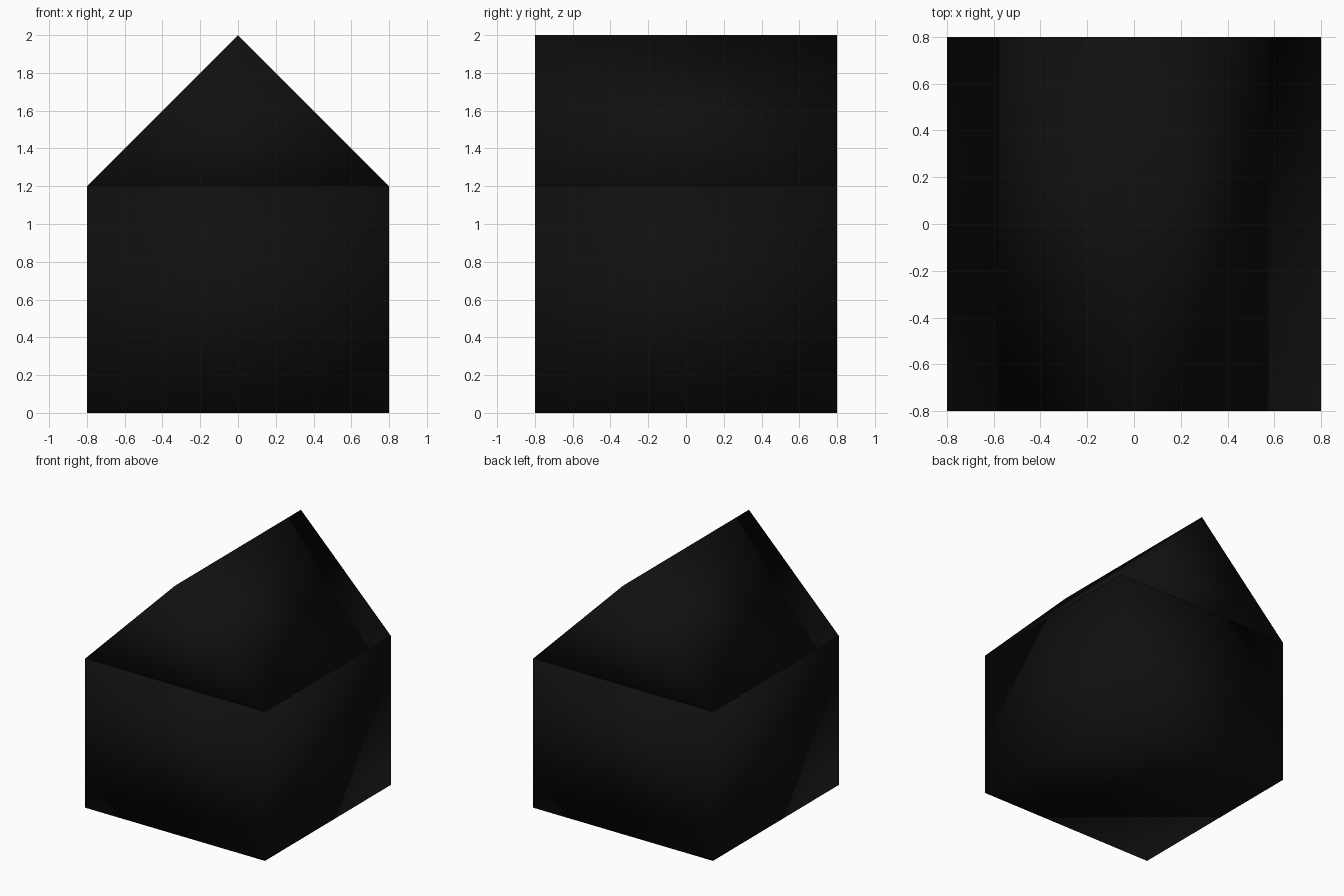
import bpy
import bmesh
from mathutils import Vector

if "Cube" in bpy.data.objects:
    bpy.data.objects.remove(bpy.data.objects["Cube"])

black = bpy.data.materials.new("black")
black.diffuse_color = (0.005, 0.005, 0.005, 1)
black.use_nodes = True
black.node_tree.nodes["Principled BSDF"].inputs["Base Color"].default_value = black.diffuse_color


def extruded(name, profile, depth):
    """Extrude an x-z profile along y, centred on y = 0."""
    bm = bmesh.new()
    face = bm.faces.new([bm.verts.new((x, -depth / 2, z)) for x, z in profile])
    ext = bmesh.ops.extrude_face_region(bm, geom=[face], use_keep_orig=True)
    moved = [g for g in ext["geom"] if isinstance(g, bmesh.types.BMVert)]
    bmesh.ops.translate(bm, verts=moved, vec=Vector((0, depth, 0)))
    bmesh.ops.recalc_face_normals(bm, faces=bm.faces)
    for f in bm.faces:
        f.smooth = True
    mesh = bpy.data.meshes.new(name)
    bm.to_mesh(mesh)
    bm.free()
    mesh.materials.append(black)
    obj = bpy.data.objects.new(name, mesh)
    bpy.context.collection.objects.link(obj)
    return obj


# Square body of the house
extruded("walls", [(-0.8, 0), (0.8, 0), (0.8, 1.2), (-0.8, 1.2)], 1.6)

# Gable roof with its ridge running front to back
extruded("roof", [(-0.8, 1.2), (0.8, 1.2), (0, 2)], 1.6)
